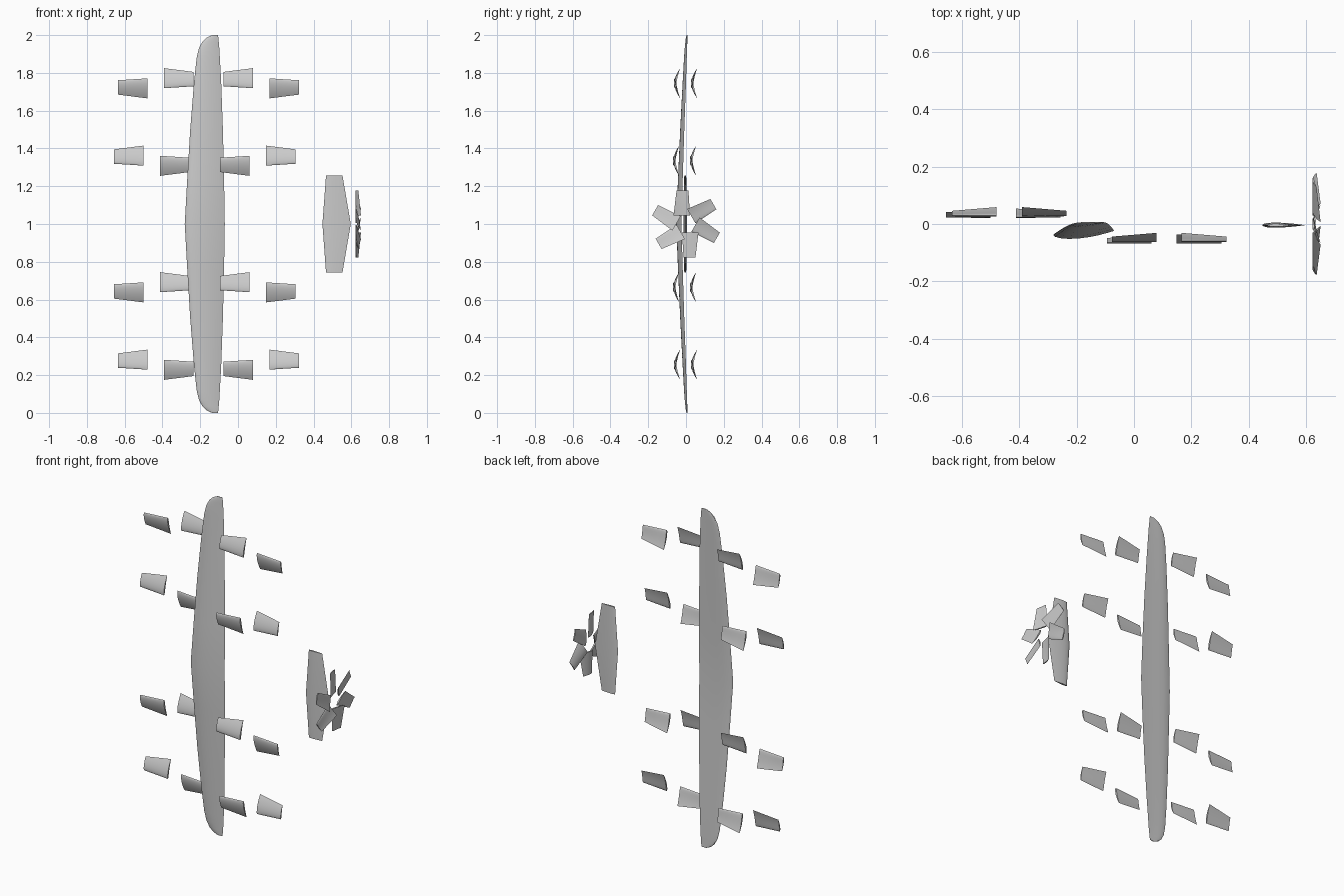
import bpy, bmesh, math
from mathutils import Vector as V

if "Cube" in bpy.data.objects:
    bpy.data.objects.remove(bpy.data.objects["Cube"])

N = 9  # airfoil steps per side


def foil(le, te, up, thick, camber):
    """Closed airfoil ring from leading to trailing edge (thick/camber as chord ratios)."""
    le, te, up = V(le), V(te), V(up)
    chord = (te - le).length

    def point(i, side):
        u = (1 - math.cos(math.pi * i / N)) / 2
        half = 5 * thick * (0.2969 * u**0.5 - 0.126 * u - 0.3516 * u**2 + 0.2843 * u**3 - 0.1036 * u**4)
        return le.lerp(te, u) + up * chord * (4 * camber * u * (1 - u) + side * half)

    return [point(i, 1) for i in range(N + 1)] + [point(i, -1) for i in range(N - 1, 0, -1)]


def loft(bm, rings):
    rows = [[bm.verts.new(p) for p in ring] for ring in rings]
    for a, b in zip(rows, rows[1:]):
        for i in range(len(a)):
            j = (i + 1) % len(a)
            bm.faces.new((a[i], a[j], b[j], b[i]))
    bm.faces.new(rows[0])
    bm.faces.new(rows[-1])


def finish(bm, name):
    bmesh.ops.recalc_face_normals(bm, faces=bm.faces)
    mesh = bpy.data.meshes.new(name)
    bm.to_mesh(mesh)
    bm.free()
    ob = bpy.data.objects.new(name, mesh)
    bpy.context.collection.objects.link(ob)
    bpy.ops.object.select_all(action='DESELECT')
    ob.select_set(True)
    bpy.context.view_layer.objects.active = ob
    bpy.ops.object.shade_smooth_by_angle(angle=math.radians(30))


def surface(name, half, thick, camber):
    """Symmetric wing about z = 1; half = (span, x_le, x_te, y_le, y_te) from root to tip."""
    full = [(-h[0],) + h[1:] for h in reversed(half[1:])] + half
    bm = bmesh.new()
    loft(bm, [foil((xl, yl, 1 + s), (xt, yt, 1 + s), (0, -1, 0), thick, camber)
              for s, xl, xt, yl, yt in full])
    finish(bm, name)


def propeller(name, hub, axis, radials, sign, r, inner, outer, y_in, y_out):
    """Blades around hub; inner/outer = (lead, trail) chord offsets, y_* = trailing drop."""
    bm = bmesh.new()
    hub, axis = V(hub), V(axis)
    for d in radials:
        d = V(d)
        side = axis.cross(d) * sign
        rings = []
        for k in range(4):
            f = k / 3
            lead = inner[0] + (outer[0] - inner[0]) * f
            trail = inner[1] + (outer[1] - inner[1]) * f
            base = hub + d * (r[0] + (r[1] - r[0]) * f)
            rings.append(foil(base + side * lead,
                              base + side * trail + axis * (y_in + (y_out - y_in) * f),
                              -axis, 0.10, 0.05))
        loft(bm, rings)
    finish(bm, name)


# main wing
surface("main_wing", [
    (0.00, -0.282, -0.070, -0.038, -0.024),
    (0.25, -0.268, -0.074, -0.029, -0.017),
    (0.50, -0.253, -0.080, -0.019, -0.009),
    (0.75, -0.233, -0.089, -0.008, 0.000),
    (0.88, -0.219, -0.096, -0.002, 0.004),
    (0.93, -0.207, -0.099, 0.001, 0.005),
    (0.965, -0.189, -0.102, 0.003, 0.006),
    (0.987, -0.166, -0.104, 0.004, 0.006),
    (1.00, -0.137, -0.107, 0.005, 0.007)], 0.12, 0.03)

# tail plane
surface("tail_plane", [(0, 0.447, 0.597, -0.004, -0.004),
                       (0.258, 0.466, 0.553, -0.004, -0.004)], 0.12, 0.0)

# eight two-blade lift propellers, mirrored about z = 1
lift = [("front_outer", -0.435, 0.030, 0.745, 1), ("rear_outer", 0.1225, -0.060, 0.745, -1),
        ("front_inner", -0.456, 0.025, 0.335, -1), ("rear_inner", 0.105, -0.065, 0.335, 1)]
for name, x, y, z, s in lift:
    for m, label in ((1, "upper"), (-1, "lower")):
        # axis +y crossed with +x gives -z, so the sign is flipped
        propeller(f"{name}_lift_propeller_{label}", (x, y, 1 + m * z), (0, 1, 0),
                  [(1, 0, 0), (-1, 0, 0)], -s * m, (0.044, 0.2),
                  (-0.026, 0.080), (-0.016, 0.060), 0.029, 0.016)

# six-blade pusher propeller
dirs = [(0, math.cos(a), math.sin(a)) for a in (math.radians(30 + 60 * i) for i in range(6))]
propeller("pusher_propeller", (0.625, 0, 1), (1, 0, 0), dirs, 1, (0.045, 0.178),
          (-0.021, 0.066), (-0.013, 0.050), 0.026, 0.012)
